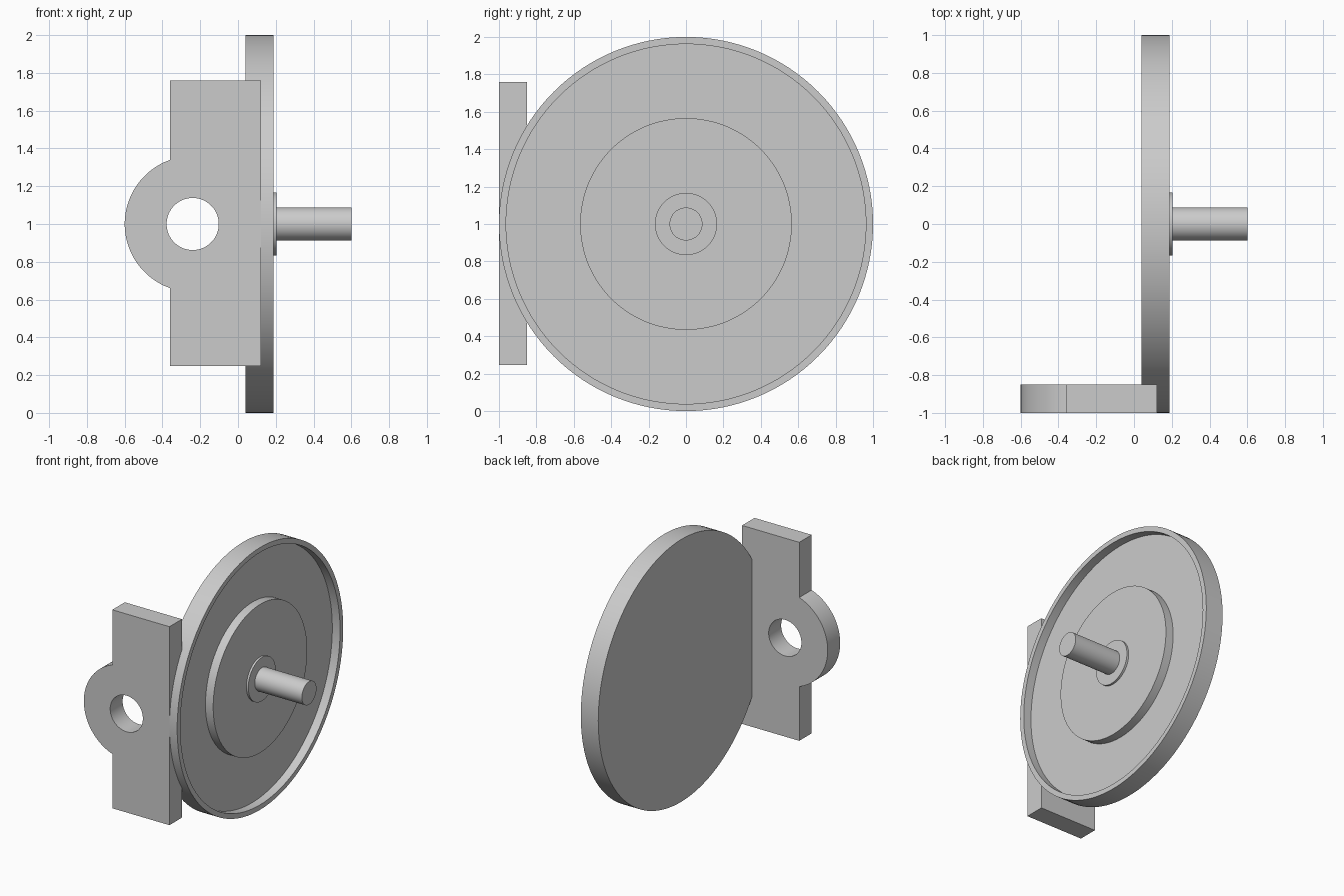
import bpy, bmesh
from math import pi, sin, cos, acos, radians
from mathutils import Vector, Matrix

cube = bpy.data.objects.get("Cube")
if cube:
    bpy.data.objects.remove(cube, do_unlink=True)

GREY = (0.6, 0.6, 0.6, 1)
grey = bpy.data.materials.new("plain grey")
grey.use_nodes = True
grey.diffuse_color = GREY
grey.node_tree.nodes["Principled BSDF"].inputs["Base Color"].default_value = GREY

AXIS = Vector((0, 0, 1))  # wheel axis runs along x at this height


def finish(name, bm):
    bmesh.ops.recalc_face_normals(bm, faces=bm.faces)
    mesh = bpy.data.meshes.new(name)
    bm.to_mesh(mesh)
    bm.free()
    mesh.materials.append(grey)
    obj = bpy.data.objects.new(name, mesh)
    bpy.context.collection.objects.link(obj)
    bpy.ops.object.select_all(action='DESELECT')
    obj.select_set(True)
    bpy.context.view_layer.objects.active = obj
    bpy.ops.object.shade_smooth_by_angle(angle=radians(30))
    return obj


def lathe(name, profile, steps=128):
    """Spin (x, radius) points around the wheel axis."""
    bm = bmesh.new()
    verts = [bm.verts.new((x, 0, 1 + r)) for x, r in profile]
    edges = [bm.edges.new(pair) for pair in zip(verts, verts[1:])]
    bmesh.ops.spin(bm, geom=verts + edges, cent=AXIS, axis=(1, 0, 0),
                   angle=2 * pi, steps=steps)
    bmesh.ops.remove_doubles(bm, verts=bm.verts, dist=1e-4)
    return finish(name, bm)


# Wheel: flat back, raised rim, recessed web, raised hub, collar and shaft
back, web, face, collar, tip = 0.04, 0.122, 0.187, 0.203, 0.6
lathe("wheel_and_shaft", [
    (back, 0), (back, 1), (face, 1), (face, 0.962), (web, 0.962),
    (web, 0.566), (face, 0.566), (face, 0.166), (collar, 0.166),
    (collar, 0.088), (tip, 0.088), (tip, 0)])

# Mounting plate: rectangle with a round lug and a through hole
lug_x, lug_r, hole_r = -0.24, 0.36, 0.138
left, right, low, high = -0.36, 0.122, 0.247, 1.76
front, rear = -1.0, -0.85


def arc(radius, start, end, count):
    return [(lug_x + radius * cos(start + (end - start) * i / count),
             1 + radius * sin(start + (end - start) * i / count))
            for i in range(count + 1)]


start = acos((left - lug_x) / lug_r)
outline = [(left, low), (right, low), (right, high), (left, high)]
outline += arc(lug_r, start, 2 * pi - start, 48)
hole = arc(hole_r, 0, 2 * pi, 64)[:-1]

bm = bmesh.new()
edges = []
for loop in (outline, hole):
    verts = [bm.verts.new((x, front, z)) for x, z in loop]
    edges += [bm.edges.new(pair) for pair in zip(verts, verts[1:] + verts[:1])]
bmesh.ops.triangle_fill(bm, use_beauty=True, edges=edges, normal=(0, -1, 0))
grown = bmesh.ops.extrude_face_region(bm, geom=bm.faces[:], use_keep_orig=True)
moved = [g for g in grown["geom"] if isinstance(g, bmesh.types.BMVert)]
bmesh.ops.translate(bm, verts=moved, vec=(0, rear - front, 0))
finish("mounting_plate", bm)
